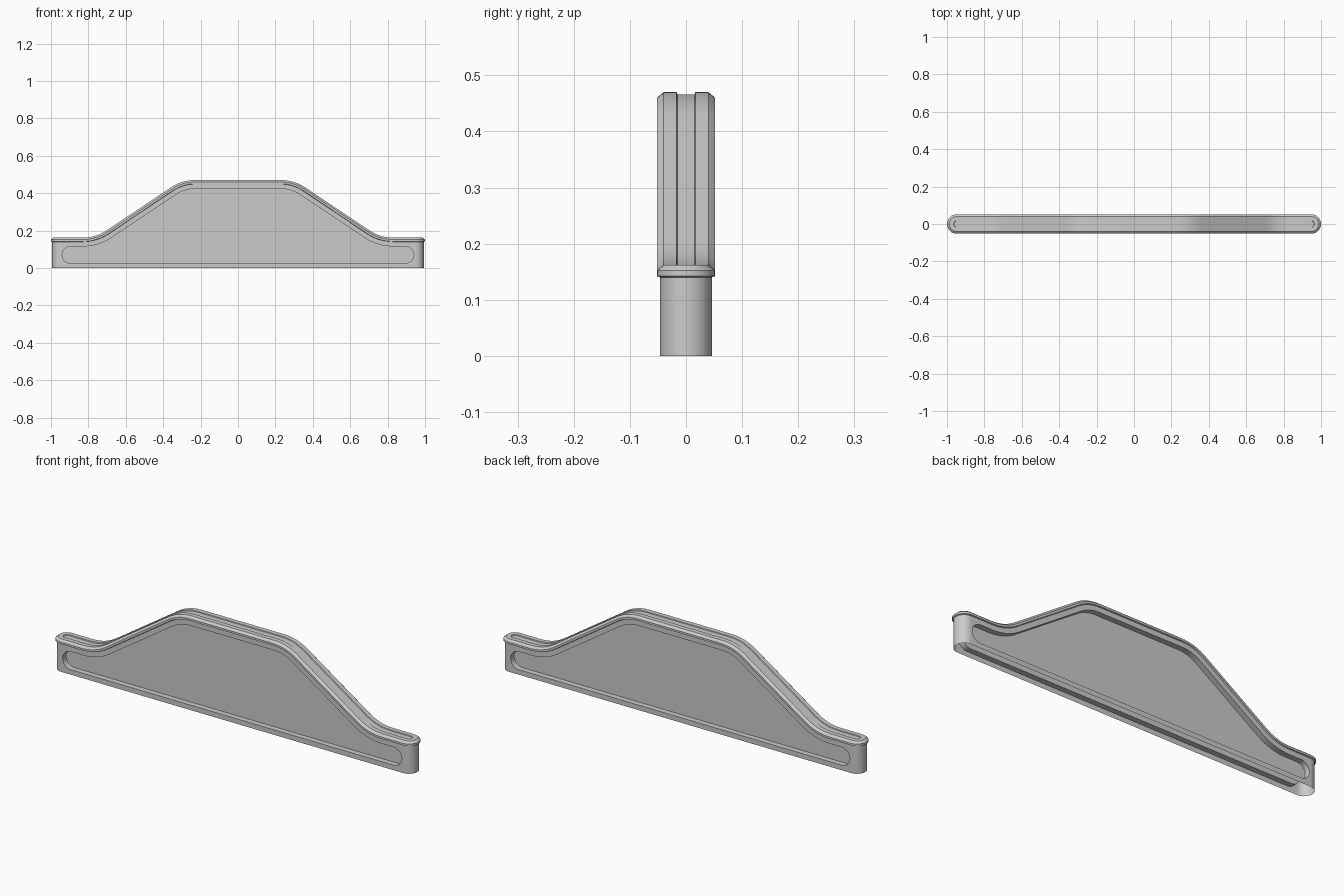
import bpy, bmesh, math

if "Cube" in bpy.data.objects:
    bpy.data.objects.remove(bpy.data.objects["Cube"])

C = 0.948                      # centre of the rounded ends
LOW, HIGH = 0.162, 0.47        # end and middle heights of the top line
R = 0.23                       # fillet radius of the top line
A = math.atan2(HIGH - LOW, 0.46)
STEPS = 8
ARC = 14


def top_line():
    """Filleted top line as (x, z, normal x, normal z), left to right."""
    t = R * math.tan(A / 2)
    half = [(-C, LOW, 0, 1)]
    for i in range(STEPS + 1):
        a = A * i / STEPS
        half.append((-0.76 - t + R * math.sin(a), LOW + R - R * math.cos(a), -math.sin(a), math.cos(a)))
    for i in range(STEPS + 1):
        a = A * (1 - i / STEPS)
        half.append((-0.30 + t - R * math.sin(a), HIGH - R + R * math.cos(a), -math.sin(a), math.cos(a)))
    return half + [(-x, z, -nx, nz) for x, z, nx, nz in reversed(half)]


PATH = top_line()


def offset(d):
    return [(x - nx * d, z - nz * d) for x, z, nx, nz in PATH]


def ring(bm, w, d, base=False):
    """Rounded-end loop of half width w, lying d below the top line."""
    line = offset(d)
    pts = [(x, -w, z) for x, z in line]
    angles = [-math.pi / 2 + math.pi * i / ARC for i in range(1, ARC)]
    pts += [(C + w * math.cos(a), w * math.sin(a), LOW - d) for a in angles]
    pts += [(x, w, z) for x, z in reversed(line)]
    pts += [(-C - w * math.cos(a), -w * math.sin(a), LOW - d) for a in angles]
    return [bm.verts.new((x, y, 0 if base else z)) for x, y, z in pts]


def finish(bm, name):
    bmesh.ops.recalc_face_normals(bm, faces=bm.faces)
    me = bpy.data.meshes.new(name)
    bm.to_mesh(me)
    bm.free()
    ob = bpy.data.objects.new(name, me)
    bpy.context.collection.objects.link(ob)
    return ob


def cap(bm, loop):
    n, k = len(PATH), ARC - 1
    back = lambda i: loop[n + k + n - 1 - i]
    for i in range(n - 1):
        bm.faces.new((loop[i], loop[i + 1], back(i + 1), back(i)))
    bm.faces.new(loop[n - 1:n + k + 1])
    bm.faces.new(loop[2 * n + k - 1:] + [loop[0]])


# Wall, overhanging chamfered rim and shallow top groove
bm = bmesh.new()
rings = [ring(bm, 0.046, 0.022, True)]
for w, d in ((0.046, 0.022), (0.052, 0.020), (0.052, 0.010), (0.040, 0), (0.017, 0), (0.015, 0.004)):
    rings.append(ring(bm, w, d))
for a, b in zip(rings, rings[1:]):
    for i in range(len(a)):
        j = (i + 1) % len(a)
        bm.faces.new((a[i], a[j], b[j], b[i]))
cap(bm, rings[0])
cap(bm, rings[-1])
wall = finish(bm, "barrier_wall")

# Recessed side panels, cut on both faces
r, cx, cz = 0.045, 0.895, 0.07
top = offset(0.047)[1:-1]
arc = [math.pi / 2 - math.pi * i / 16 for i in range(17)]
outline = top + [(cx + r * math.cos(a), cz + r * math.sin(a)) for a in arc]
outline += [(-cx - r * math.cos(a), cz + r * math.sin(a)) for a in reversed(arc)]
for side, name in ((-1, "front_panel_cutter"), (1, "back_panel_cutter")):
    bm = bmesh.new()
    face = bm.faces.new([bm.verts.new((x, side * 0.018, z)) for x, z in outline])
    out = bmesh.ops.extrude_face_region(bm, geom=[face])
    moved = [v for v in out["geom"] if isinstance(v, bmesh.types.BMVert)]
    bmesh.ops.translate(bm, verts=moved, vec=(0, side * 0.08, 0))
    cutter = finish(bm, name)
    mod = wall.modifiers.new(name, 'BOOLEAN')
    mod.operation = 'DIFFERENCE'
    mod.solver = 'EXACT'
    mod.object = cutter
    bpy.context.view_layer.objects.active = wall
    bpy.ops.object.modifier_apply(modifier=name)
    bpy.data.objects.remove(cutter)

# Open underside
bm = bmesh.new()
bm.from_mesh(wall.data)
under = [f for f in bm.faces if all(v.co.z < 1e-4 for v in f.verts)]
bmesh.ops.delete(bm, geom=under, context='FACES')
bm.to_mesh(wall.data)
bm.free()

bpy.ops.object.select_all(action='DESELECT')
wall.select_set(True)
bpy.context.view_layer.objects.active = wall
bpy.ops.object.shade_smooth_by_angle(angle=math.radians(30))
